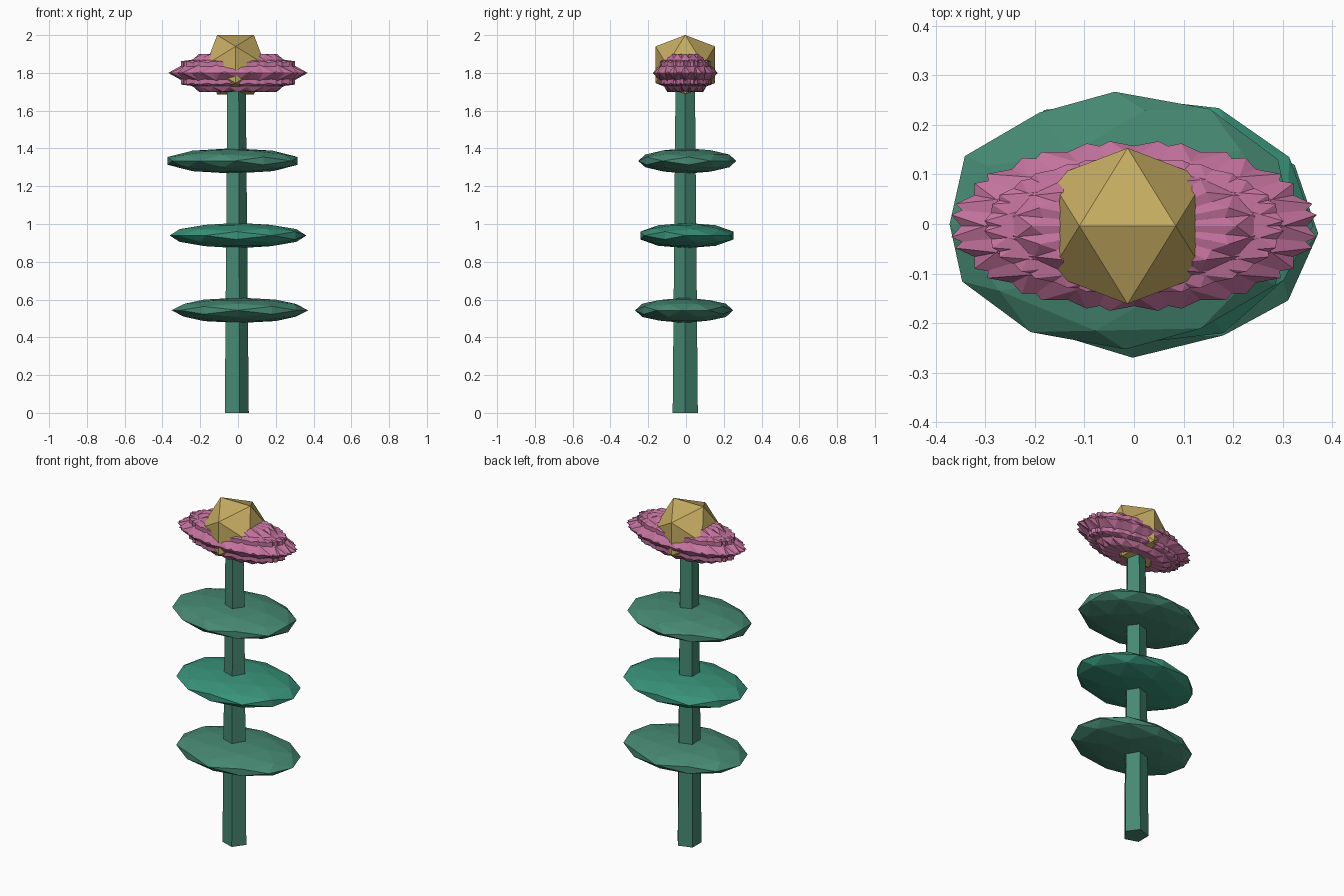
import bpy, bmesh, math
from mathutils import Vector, Matrix

if "Cube" in bpy.data.objects:
    bpy.data.objects.remove(bpy.data.objects["Cube"])

PHI = (1 + 5 ** 0.5) / 2


def material(name, rgb):
    m = bpy.data.materials.new(name)
    m.diffuse_color = (*rgb, 1)
    m.use_nodes = True
    m.node_tree.nodes["Principled BSDF"].inputs["Base Color"].default_value = m.diffuse_color
    return m


def finish(bm, name, mat):
    bmesh.ops.recalc_face_normals(bm, faces=bm.faces)
    me = bpy.data.meshes.new(name)
    bm.to_mesh(me)
    bm.free()
    me.materials.append(mat)
    ob = bpy.data.objects.new(name, me)
    bpy.context.collection.objects.link(ob)
    return ob


def icosahedron(bm, centre, radii, spin=0, detail=0):
    """Edge-up icosahedron, spun about z, then squashed to radii."""
    pts = []
    for a in (-1, 1):
        for b in (-PHI, PHI):
            pts += [Vector((a, 0, b)), Vector((0, b, a)), Vector((b, a, 0))]
    if detail:
        edge_mids = [(p + q) for i, p in enumerate(pts) for q in pts[i + 1:]
                     if (p - q).length < 2.01]
        pts += edge_mids
    turn = Matrix.Rotation(spin, 3, 'Z')
    c = Vector(centre)
    verts = []
    for p in pts:
        p = turn @ p.normalized()
        verts.append(bm.verts.new(c + Vector([u * r for u, r in zip(p, radii)])))
    bmesh.ops.convex_hull(bm, input=verts)


stem_green = material("stem_green", (0.061, 0.25, 0.17))
leaf_green = material("leaf_green", (0.061, 0.25, 0.17))
bright_green = material("bright_leaf_green", (0.04, 0.29, 0.19))
pink = material("petal_pink", (0.55, 0.17, 0.34))
gold = material("centre_gold", (0.56, 0.41, 0.12))

CX, CY = -0.013, -0.004

# Five-sided tapering stem
bm = bmesh.new()
bmesh.ops.create_cone(bm, cap_ends=True, segments=5, radius1=0.07, radius2=0.054,
                      depth=1.75,
                      matrix=Matrix.Translation((CX, CY, 0.875)) @ Matrix.Rotation(-math.pi / 2, 4, 'Z'))
finish(bm, "stem", stem_green)

# Three flat faceted leaves, each turned a little further
leaves = [("lower_leaf", (0.01, -0.01, 0.543), -2, leaf_green),
          ("middle_leaf", (0.0, 0.005, 0.939), 30, bright_green),
          ("upper_leaf", (-0.028, 0.007, 1.334), 60, leaf_green)]
for name, centre, spin, mat in leaves:
    bm = bmesh.new()
    icosahedron(bm, centre, (0.362, 0.26, 0.067), math.radians(spin), detail=1)
    finish(bm, name, mat)

# Spiky petal cluster: overlapping turned icosahedra on a small ring
bm = bmesh.new()
N = 16
for i in range(N):
    a = 2 * math.pi * i / N
    icosahedron(bm, (0.02 * math.cos(a), CY + 0.01 * math.sin(a), 1.8),
                (0.355, 0.164, 0.1175), a)
finish(bm, "petals", pink)

# Gold flower centre
bm = bmesh.new()
icosahedron(bm, (CX, CY, 1.843), (0.185, 0.185, 0.185))
finish(bm, "flower_centre", gold)
